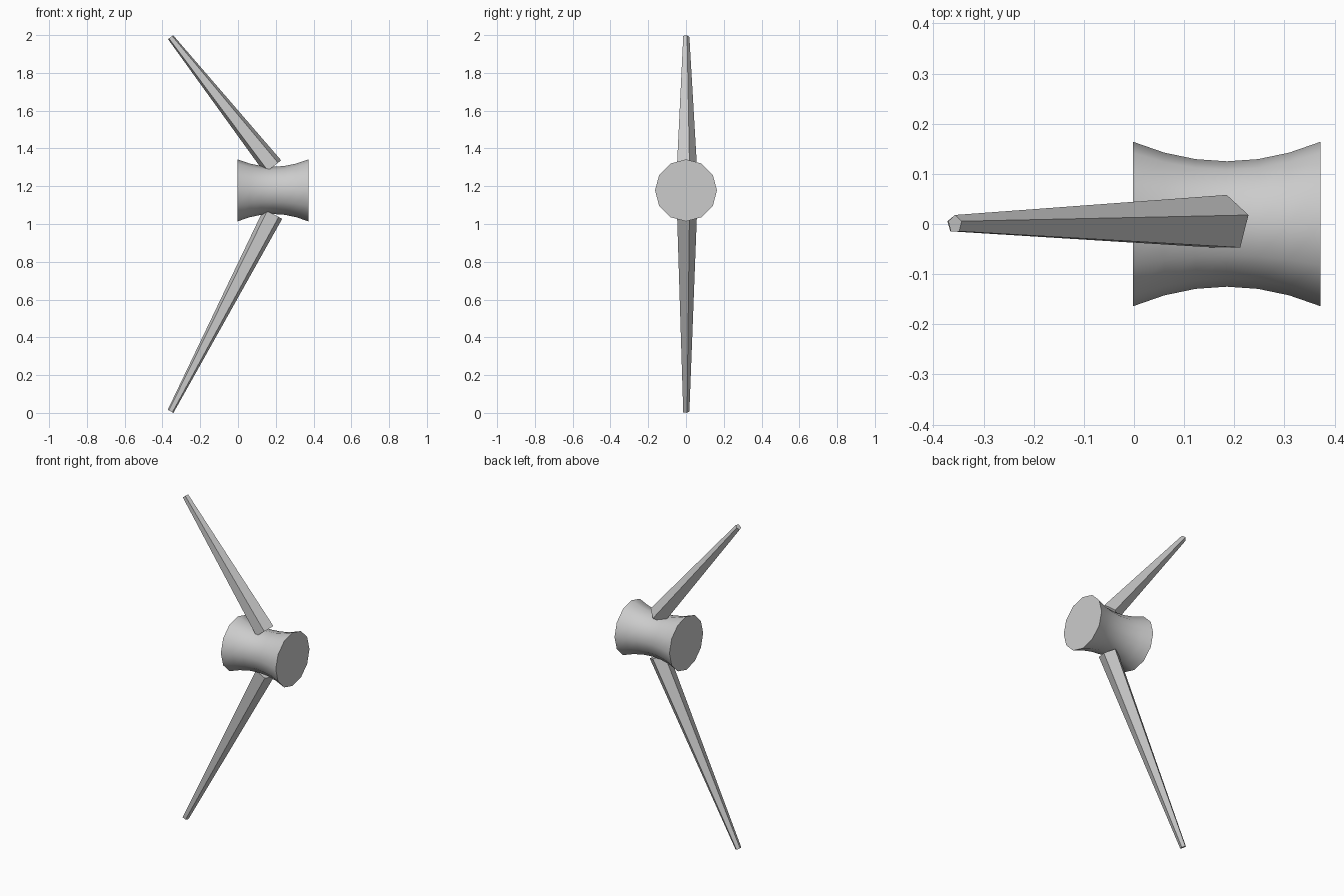
import bpy, bmesh
from math import cos, sin, pi
from mathutils import Vector

cube = bpy.data.objects.get("Cube")
if cube:
    bpy.data.objects.remove(cube)

grey = bpy.data.materials.new("plain grey")
grey.use_nodes = True
colour = (0.6, 0.6, 0.6, 1)
grey.diffuse_color = colour
grey.node_tree.nodes["Principled BSDF"].inputs["Base Color"].default_value = colour


def loft(name, rings):
    """Skin a list of point rings and cap both ends."""
    bm = bmesh.new()
    loops = [[bm.verts.new(p) for p in ring] for ring in rings]
    for a, b in zip(loops, loops[1:]):
        for i in range(len(a)):
            j = (i + 1) % len(a)
            bm.faces.new((a[i], a[j], b[j], b[i]))
    bm.faces.new(loops[0])
    bm.faces.new(loops[-1])
    bmesh.ops.recalc_face_normals(bm, faces=bm.faces)
    mesh = bpy.data.meshes.new(name)
    bm.to_mesh(mesh)
    bm.free()
    mesh.materials.append(grey)
    obj = bpy.data.objects.new(name, mesh)
    bpy.context.collection.objects.link(obj)
    return obj


def ring(centre, u, v, radius, sides):
    """Regular polygon in the plane of u and v, first corner along u."""
    angles = [2 * pi * i / sides for i in range(sides)]
    return [centre + radius * (cos(a) * u + sin(a) * v) for a in angles]


X, Y, Z = Vector((1, 0, 0)), Vector((0, 1, 0)), Vector((0, 0, 1))
hub = Vector((0.185, 0, 1.178))
half_length, waist, flare = 0.187, 0.125, 0.039

# Waisted hub lying along x, with flat end caps
steps = [i / 3 for i in range(-3, 4)]
spool = loft("hub", [ring(hub + X * half_length * t, Z, Y, waist + flare * t * t, 12)
                     for t in steps])
bpy.ops.object.select_all(action="DESELECT")
spool.select_set(True)
bpy.context.view_layer.objects.active = spool
bpy.ops.object.shade_smooth_by_angle(angle=pi / 4)

# Tapered five-sided arms, starting on the hub's waist
for name, side, tip_z in (("upper_arm", 1, 1.989), ("lower_arm", -1, 0.008)):
    base = hub + Z * side * waist
    tip = Vector((-0.357, 0, tip_z))
    across = (tip - base).normalized().cross(Y)
    loft(name, [ring(base, Y, across, 0.058, 5), ring(tip, Y, across, 0.018, 5)])
